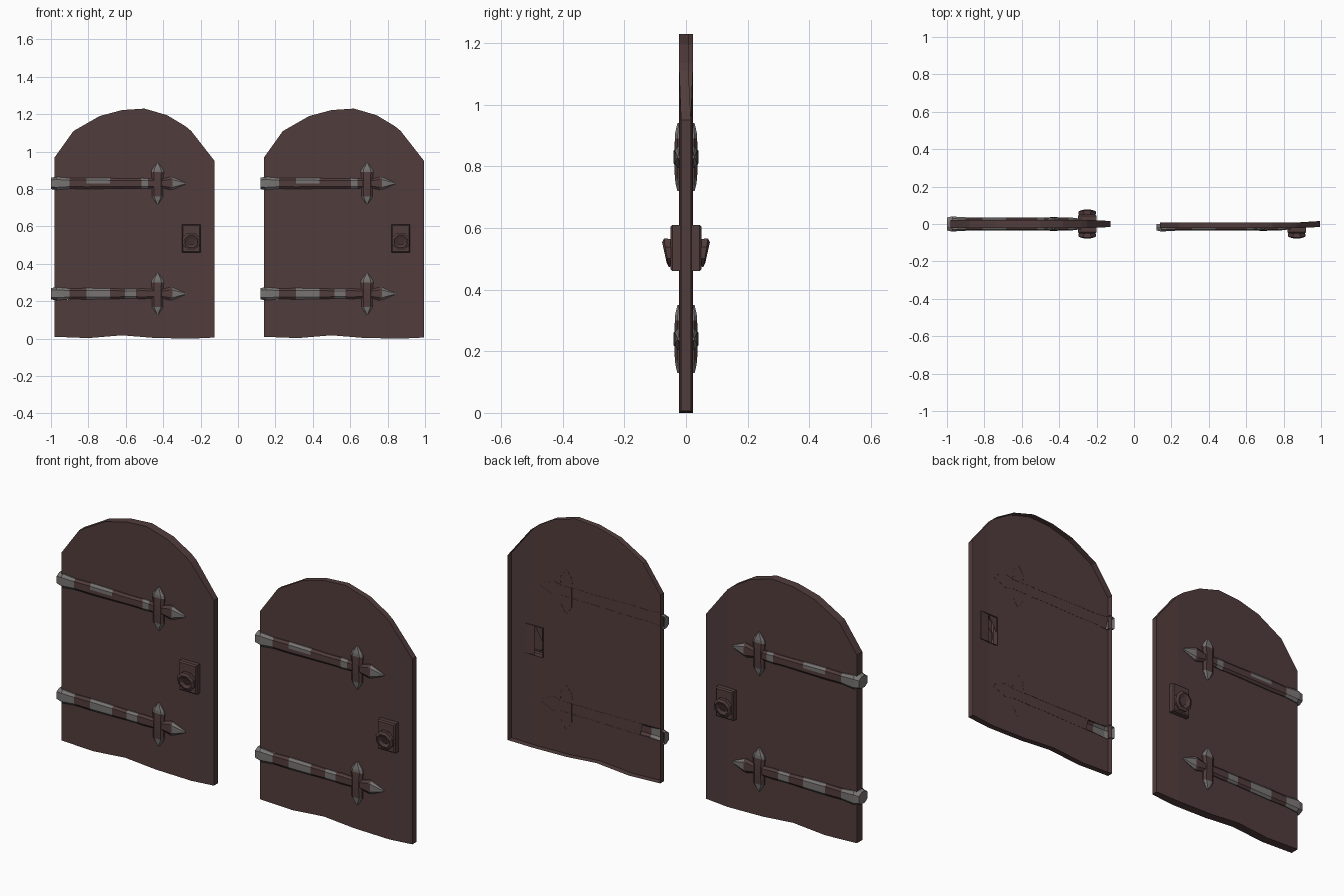
import bpy, bmesh, math

if "Cube" in bpy.data.objects:
    bpy.data.objects.remove(bpy.data.objects["Cube"])


def material(name, col):
    m = bpy.data.materials.new(name)
    m.diffuse_color = (*col, 1)
    m.use_nodes = True
    m.node_tree.nodes["Principled BSDF"].inputs["Base Color"].default_value = m.diffuse_color
    return m


WOOD = material("dark brown wood", (0.083, 0.046, 0.045))
STEEL = material("worn grey metal", (0.19, 0.175, 0.175))
HINGES = (0.83, 0.24)


def finish(name, bm, dx, double):
    """Turn a front-side shell into an object; double also builds the back side."""
    bmesh.ops.remove_doubles(bm, verts=bm.verts, dist=1e-5)
    bmesh.ops.recalc_face_normals(bm, faces=bm.faces)
    if sum(f.normal.y * f.calc_area() for f in bm.faces) > 0:
        bmesh.ops.reverse_faces(bm, faces=bm.faces)
    for v in bm.verts:
        v.co.x += dx
    me = bpy.data.meshes.new(name)
    bm.to_mesh(me)
    bm.free()
    me.materials.append(WOOD)
    me.materials.append(STEEL)
    ob = bpy.data.objects.new(name, me)
    bpy.context.collection.objects.link(ob)
    if double:
        mod = ob.modifiers.new("both sides", 'MIRROR')
        mod.use_axis = (False, True, False)
    return ob


def front_y(x):
    return -0.022 if x < -0.24 else -0.016


def panel(name, dx, double):
    bm = bmesh.new()
    arch = [(-.25, 1.11), (-.28, 1.135), (-.38, 1.195), (-.5, 1.23), (-.62, 1.222),
            (-.74, 1.19), (-.88, 1.11), (-.98, .97)]
    bottom = [(-.98, .01), (-.8, .003), (-.62, .018), (-.45, .004), (-.25, 0)]
    right = [(-.25, 0), (-.125, .006), (-.125, .95), (-.25, 1.11)]
    # left edge runs down and steps in around each strap hinge
    half = [(-.98, .03), (-.46, .025), (-.465, .065), (-.43, .11), (-.395, .065),
            (-.4, .025), (-.36, .036)]
    notches = []
    for z in HINGES:
        notches += [(x, z + h) for x, h in half] + [(-.28, z)]
        notches += [(x, z - h) for x, h in reversed(half)]
    left_face = bottom + [(-.25, .46), (-.3, .46), (-.3, .61), (-.25, .61)] + arch + notches
    right_face = right + [(-.25, .61), (-.2, .61), (-.2, .46), (-.25, .46)]
    for poly in (left_face, right_face):
        f = bm.faces.new([bm.verts.new((x, front_y(x), z)) for x, z in poly])
        bmesh.ops.triangulate(bm, faces=[f])
    # rim around the outside
    rim = bottom + right[1:] + arch[1:] + [(-.98, .01)]
    back = lambda x: 0 if double else (0.016 if x > -.2 else 0.008)
    for (x0, z0), (x1, z1) in zip(rim, rim[1:]):
        bm.faces.new([bm.verts.new(c) for c in (
            (x0, front_y(x0), z0), (x1, front_y(x1), z1),
            (x1, back(x1), z1), (x0, back(x0), z0))])
    finish(name, bm, dx, double)


def strap(name, stations, place, dx, double):
    """Raised strip: stations are (position, half width, base depth, top depth, paint).
    paint: 0 brown, 1 grey, 2 grey on the upper half only."""
    bm = bmesh.new()
    rows = []
    for p, h, base, top, _ in stations:
        prof = [(-h, base), (-h, .6 * base + .4 * top), (-.6 * h, top), (0, top),
                (.6 * h, top), (h, .6 * base + .4 * top), (h, base)]
        rows.append([bm.verts.new(place(p, w, -d)) for w, d in prof])
    for i in range(len(rows) - 1):
        a, b = rows[i], rows[i + 1]
        for j in range(6):
            f = bm.faces.new((a[j], a[j + 1], b[j + 1], b[j]))
            paint = stations[i][4]
            f.material_index = int(paint == 1 or (paint == 2 and j >= 3))
    for row, s in ((rows[0], stations[0]), (rows[-1], stations[-2])):
        f = bm.faces.new(row)
        f.material_index = int(s[4] == 1)
    finish(name, bm, dx, double)


def hinge(label, zc, dx, double, lower):
    b, t = .021, .036
    bar = [(-1.0, .03, 0, .034, 1), (-.975, .035, 0, .04, 1), (-.97, .035, b, .04, 1),
           (-.9, .028, b, t, 0), (-.81, .03, b, t, 1 if lower else 2),
           (-.685, .028, b, t, 0), (-.605, .026, b, t, 1 if lower else 0),
           (-.545, .026, b, t, 0), (-.515, .028, b, t, 0 if lower else 1),
           (-.48, .026, b, t, 0), (-.4, .025, b, t, 0), (-.36, .036, b, t, 0),
           (-.35, .034, b, t, 1), (-.28, .004, b, .028, 1)]
    strap(label + "_hinge_bar", bar, lambda p, w, y: (p, y, zc + w), dx, double)
    leaf = [(-.11, .004, b, .028, 1), (-.09, .018, b, .033, 1), (-.07, .03, b, t, 0),
            (-.025, .03, b, .038, 0), (.025, .03, b, .038, 0), (.06, .034, b, t, 1),
            (.075, .03, b, t, 1), (.11, .004, b, .028, 1)]
    strap(label + "_hinge_leaf", leaf, lambda p, w, y: (-.43 + w, y, zc + p), dx, double)


def loft(bm, rings, cap):
    rings = [[bm.verts.new(c) for c in r] for r in rings]
    n = len(rings[0])
    for a, b in zip(rings, rings[1:]):
        for j in range(n):
            bm.faces.new((a[j], a[(j + 1) % n], b[(j + 1) % n], b[j]))
    if cap:
        bm.faces.new(rings[-1])


def handle(label, dx, double):
    # square lock plate
    bm = bmesh.new()
    sq = lambda y, g: [(-.3 + g, y, .46 + g), (-.2 - g, y, .46 + g),
                       (-.2 - g, y, .61 - g), (-.3 + g, y, .61 - g)]
    loft(bm, [sq(-.016, 0), sq(-.044, 0), sq(-.05, .006)], True)
    finish(label + "_lock_plate", bm, dx, double)
    # eight sided knob with a dished centre
    bm = bmesh.new()
    ring = lambda y, r: [(-.25 + r * math.cos(math.pi * (k + .5) / 4),
                          y - .008 * math.sin(math.pi * (k + .5) / 4),
                          .52 + r * math.sin(math.pi * (k + .5) / 4)) for k in range(8)]
    loft(bm, [ring(-.042, .048), ring(-.064, .05), ring(-.07, .036), ring(-.062, .02)], True)
    finish(label + "_knob", bm, dx, double)


# left door is finished on both sides, right door is an open front shell
for label, dx, double in (("left_door", 0, True), ("right_door", 1.12, False)):
    panel(label + "_panel", dx, double)
    for part, zc in zip(("upper", "lower"), HINGES):
        hinge(label + "_" + part, zc, dx, double, part == "lower")
    handle(label, dx, double)
